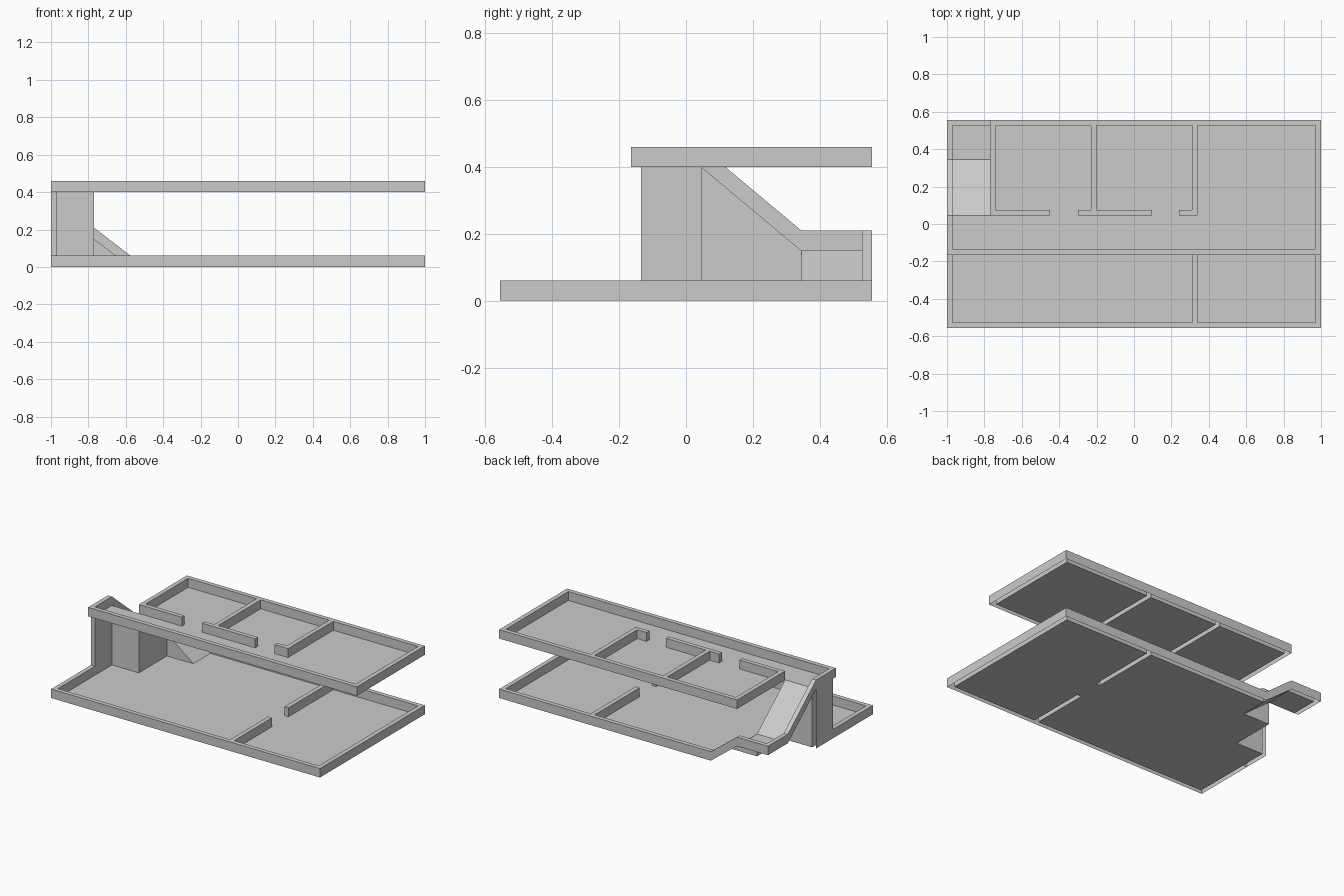
import bpy, bmesh

if "Cube" in bpy.data.objects:
    bpy.data.objects.remove(bpy.data.objects["Cube"])

# Key plan dimensions
Y0, YB = 0.557, 0.527          # outer and inner faces of the back wall
YF, YG = -0.165, -0.135        # upper front wall
XI, XS, XR = 0.97, -0.77, -0.575   # inner side wall, stair side, ramp foot
YS, YL = 0.046, 0.345          # stair head, landing edge
Z1, ZL, H, T = 0.40, 0.15, 0.06, 0.03


def finish(name, bm, dissolve=True):
    bmesh.ops.remove_doubles(bm, verts=bm.verts, dist=1e-5)
    if dissolve:
        bmesh.ops.dissolve_limit(bm, angle_limit=0.01, verts=bm.verts, edges=bm.edges)
    me = bpy.data.meshes.new(name)
    bm.to_mesh(me)
    bm.free()
    ob = bpy.data.objects.new(name, me)
    bpy.context.collection.objects.link(ob)
    return ob


def quad(bm, *pts):
    return bm.faces.new([bm.verts.new(p) for p in pts])


def inside(x, y, rects):
    return any(a < x < c and b < y < d for a, b, c, d in rects)


def plan(name, add, cut, z, h):
    """Merge plan rectangles (x0, y0, x1, y1) minus cuts; raise an open-bottomed rim if h > 0."""
    rs = add + cut
    xs = sorted({v for r in rs for v in (r[0], r[2])})
    ys = sorted({v for r in rs for v in (r[1], r[3])})
    bm = bmesh.new()
    for a, c in zip(xs, xs[1:]):
        for b, d in zip(ys, ys[1:]):
            x, y = (a + c) / 2, (b + d) / 2
            if inside(x, y, add) and not inside(x, y, cut):
                quad(bm, (a, b, z + h), (c, b, z + h), (c, d, z + h), (a, d, z + h))
    bmesh.ops.remove_doubles(bm, verts=bm.verts, dist=1e-5)
    if h:
        for e in [l for f in bm.faces for l in f.loops if l.edge.is_boundary]:
            p, q = e.vert.co.copy(), e.link_loop_next.vert.co.copy()
            quad(bm, (p.x, p.y, z), (q.x, q.y, z), q, p)
    return finish(name, bm)


# Lower storey
lower = [(-1, -Y0, 1, -YB), (XI, -Y0, 1, Y0), (-1, -Y0, -XI, YG), (XR, YB, 1, Y0),
         (0.31, -Y0, 0.34, -0.125), (0.31, 0.05, 0.34, Y0)]
plan("lower_walls", lower, [], 0, H)
plan("lower_floor", [(-XI, -YB, XI, YB)],
     lower + [(-XI, YS, XS, YB), (-XI, YL, XR, YB)], 0, 0)

# Upper storey
upper = [(-1, YF, 1, YG), (XI, YF, 1, Y0), (-1, YF, -XI, YS), (XS, YB, 1, Y0),
         (XS, YS, XS + T, Y0), (-0.23, YS, -0.20, Y0), (0.31, YS, 0.34, Y0),
         (XS, YS, -0.45, YS + T), (-0.30, YS, 0.095, YS + T), (0.24, YS, 0.34, YS + T)]
plan("upper_walls", upper, [], Z1, H)
plan("upper_floor", [(-XI, YG, XI, YB)], upper + [(-XI, YS, XS, YB)], Z1, 0)

# Tall outer wall beside the stair head
bm = bmesh.new()
path = [(-1, YS), (-1, YG), (-XI, YG), (-XI, YS)]
for p, q in zip(path, path[1:]):
    quad(bm, (*p, 0), (*q, 0), (*q, Z1), (*p, Z1))
finish("tall_wall", bm)

# Stair flight, landing and lower ramp
bm = bmesh.new()
quad(bm, (-XI, YS, Z1), (XS, YS, Z1), (XS, YL, ZL), (-XI, YL, ZL))
quad(bm, (-XI, YL, ZL), (XS, YL, ZL), (XS, YB, ZL), (-XI, YB, ZL))
quad(bm, (XS, YL, ZL), (XR, YL, 0), (XR, YB, 0), (XS, YB, ZL))
finish("stair_ramps", bm)

# Walls closing off the space below the stairs
bm = bmesh.new()
quad(bm, (-XI, YS, 0), (XS, YS, 0), (XS, YS, Z1), (-XI, YS, Z1))
quad(bm, (XS, YS, 0), (XS, YL, 0), (XS, YL, ZL), (XS, YS, Z1))
quad(bm, (XS, YL, 0), (XR, YL, 0), (XS, YL, ZL))
finish("understair_walls", bm)

# Parapet following the stairs down
bm = bmesh.new()
rail = [((-1, YS), (-XI, YS), Z1), ((-1, YL), (-XI, YL), ZL), ((-1, Y0), (-XI, YB), ZL),
        ((XS, Y0), (XS, YB), ZL), ((XR, Y0), (XR, YB), 0)]
sections = [[(*o, z), (*o, z + H), (*i, z + H), (*i, z)] for o, i, z in rail]
for s, t in zip(sections, sections[1:]):
    for k in range(3):
        quad(bm, s[k], t[k], t[k + 1], s[k + 1])
finish("stair_parapet", bm)
